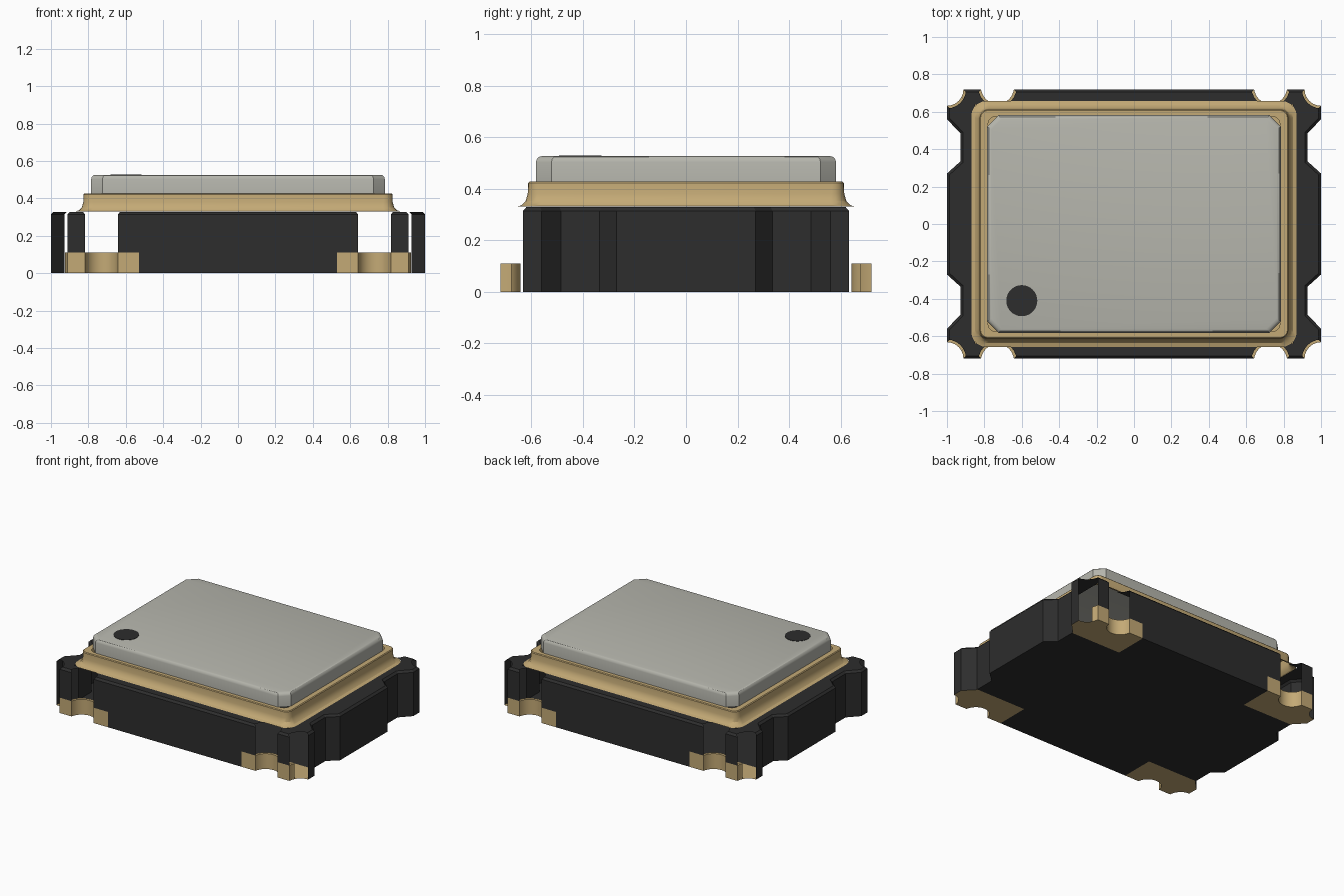
import bpy, bmesh
from math import sin, cos, pi, radians
from mathutils import Vector

cube = bpy.data.objects.get("Cube")
if cube:
    bpy.data.objects.remove(cube, do_unlink=True)


def material(name, rgb):
    m = bpy.data.materials.new(name)
    m.use_nodes = True
    m.diffuse_color = (*rgb, 1)
    bsdf = next(n for n in m.node_tree.nodes if n.type == 'BSDF_PRINCIPLED')
    bsdf.inputs["Base Color"].default_value = (*rgb, 1)
    return m


DARK = material("dark ceramic", (0.026, 0.026, 0.026))
GOLD = material("gold plating", (0.55, 0.40, 0.18))
GREY = material("lid metal", (0.47, 0.47, 0.42))


def finish(bm, name, mats, angle=30):
    mesh = bpy.data.meshes.new(name)
    bm.to_mesh(mesh)
    bm.free()
    for m in mats:
        mesh.materials.append(m)
    ob = bpy.data.objects.new(name, mesh)
    bpy.context.collection.objects.link(ob)
    bpy.ops.object.select_all(action='DESELECT')
    ob.select_set(True)
    bpy.context.view_layer.objects.active = ob
    bpy.ops.object.shade_smooth_by_angle(angle=radians(angle))
    return ob


def ring(hx, hy, r, z, n):
    """Rectangle with corners of n segments (one segment gives a chamfer)."""
    pts = []
    for k, (sx, sy) in enumerate(((1, 1), (-1, 1), (-1, -1), (1, -1))):
        for i in range(n + 1):
            a = (k + i / n) * pi / 2
            pts.append((sx * (hx - r) + r * cos(a), sy * (hy - r) + r * sin(a), z))
    return pts


def loft(rings, name, mat, cap=False):
    bm = bmesh.new()
    loops = [[bm.verts.new(p) for p in r] for r in rings]
    n = len(loops[0])
    for a, b in zip(loops, loops[1:]):
        for i in range(n):
            j = (i + 1) % n
            bm.faces.new((a[i], a[j], b[j], b[i]))
    if cap:
        bm.faces.new(loops[-1])
    return finish(bm, name, [mat])


# Body outline: one quarter with castellations, mirrored to all four
HX, HY, TOP, PAD_H = 1.0, 0.72, 0.328, 0.11
PAD_X, PAD_Y = 0.53, 0.48
NOTCH, CORNER, R = Vector((0.73, 0.73)), Vector((HX, HY)), 0.088
quarter = [(HX, 0.27), (0.928, 0.335), (0.928, 0.485), (HX, 0.56)]
quarter += [(HX - R * sin(a), HY - R * cos(a)) for a in (i * pi / 12 for i in range(7))]
quarter += [(NOTCH.x + R * cos(a), min(HY, NOTCH.y - R * sin(a)))
            for a in (i * pi / 12 for i in range(13))]
half = quarter + [(-x, y) for x, y in reversed(quarter)]
outline = half + [(-x, -y) for x, y in half]


def hollow(x, y):
    """Nearest castellation centre if the point lies on its wall."""
    p = Vector((abs(x), abs(y)))
    for c in (NOTCH, CORNER):
        if (p - c).length < 0.105:
            return c
    return None


# Ceramic body: extruded outline with a softened top edge
bm = bmesh.new()
BEVEL = 0.014
low = [bm.verts.new((x, y, 0)) for x, y in outline]
high = [bm.verts.new((x, y, TOP - BEVEL)) for x, y in outline]
floor = bm.faces.new(low[::-1])
roof = bm.faces.new(high)
for i in range(len(low)):
    j = (i + 1) % len(low)
    bm.faces.new((low[i], low[j], high[j], high[i]))
bm.normal_update()
bmesh.ops.inset_region(bm, faces=[roof], thickness=BEVEL, depth=BEVEL,
                       use_even_offset=True)
bmesh.ops.triangulate(bm, faces=[floor, roof])


def cut(co, no, faces):
    geom = set(faces)
    for f in faces:
        geom.update(f.edges)
        geom.update(f.verts)
    bmesh.ops.bisect_plane(bm, geom=list(geom), dist=1e-5, plane_co=co, plane_no=no)


# Cut lines for the pads and for the cavity under the lid
cut((0, 0, PAD_H), (0, 0, 1), bm.faces[:])
for s in (-1, 1):
    cut((s * PAD_X, 0, 0), (1, 0, 0), bm.faces[:])
    cut((0, s * PAD_Y, 0), (0, 1, 0), bm.faces[:])
    for co, no in (((s * 0.85, 0, 0), (1, 0, 0)), ((0, s * 0.64, 0), (0, 1, 0))):
        cut(co, no, [f for f in bm.faces
                     if all(v.co.z > TOP - 1e-3 for v in f.verts)])

# Open the castellations and the cavity, and colour the pads
bm.normal_update()
gone = []
for f in bm.faces:
    c = f.calc_center_median()
    ax, ay = abs(c.x), abs(c.y)
    if abs(f.normal.z) > 0.99:
        if c.z > PAD_H and ax < 0.85 and ay < 0.64:
            gone.append(f)
        f.material_index = int(c.z < 0.01 and ax > PAD_X and ay > PAD_Y)
    else:
        h = hollow(c.x, c.y)
        if h and (c.z > PAD_H or (h is CORNER and ax > 0.925)):
            gone.append(f)
        elif c.z < PAD_H and ax > PAD_X and ay > 0.6 and ax < 0.925:
            f.material_index = 1
bmesh.ops.delete(bm, geom=gone, context='FACES')

# Narrow plated ledge around each castellation
rim = [e for e in bm.edges if e.is_boundary
       and all(abs(v.co.z - PAD_H) < 1e-4 for v in e.verts)]
new = bmesh.ops.extrude_edge_only(bm, edges=rim)["geom"]
for v in new:
    if isinstance(v, bmesh.types.BMVert):
        c = hollow(v.co.x, v.co.y)
        if c:
            d = (Vector((abs(v.co.x), abs(v.co.y))) - c) * 1.22 + c
            v.co.x = d.x if v.co.x > 0 else -d.x
            v.co.y = min(d.y, HY) * (1 if v.co.y > 0 else -1)
for f in new:
    if isinstance(f, bmesh.types.BMFace):
        f.material_index = 1
finish(bm, "ceramic_body", [DARK, GOLD])

# Seal ring: flared skirt with a flat top
flange = [(0.87, 0.657, 0.08, TOP + 0.002), (0.85, 0.637, 0.07, 0.336),
          (0.835, 0.622, 0.06, 0.352), (0.827, 0.614, 0.05, 0.38),
          (0.825, 0.612, 0.045, 0.422), (0.82, 0.607, 0.04, 0.427),
          (0.78, 0.575, 0.04, 0.427)]
loft([ring(*p, 5) for p in flange], "seal_ring", GOLD)

# Lid: chamfered corners and a rounded top edge
lid = [(0.785, 0.582, 0.06, 0.425), (0.785, 0.582, 0.06, 0.503),
       (0.782, 0.579, 0.06, 0.514), (0.774, 0.571, 0.058, 0.523),
       (0.763, 0.56, 0.055, 0.526)]
loft([ring(*p, 1) for p in lid], "lid", GREY, cap=True)

# Orientation dot
bm = bmesh.new()
bmesh.ops.create_cone(bm, cap_ends=True, segments=40, radius1=0.083,
                      radius2=0.083, depth=0.003)
bmesh.ops.translate(bm, verts=bm.verts, vec=(-0.6, -0.41, 0.527))
finish(bm, "orientation_dot", [DARK])
